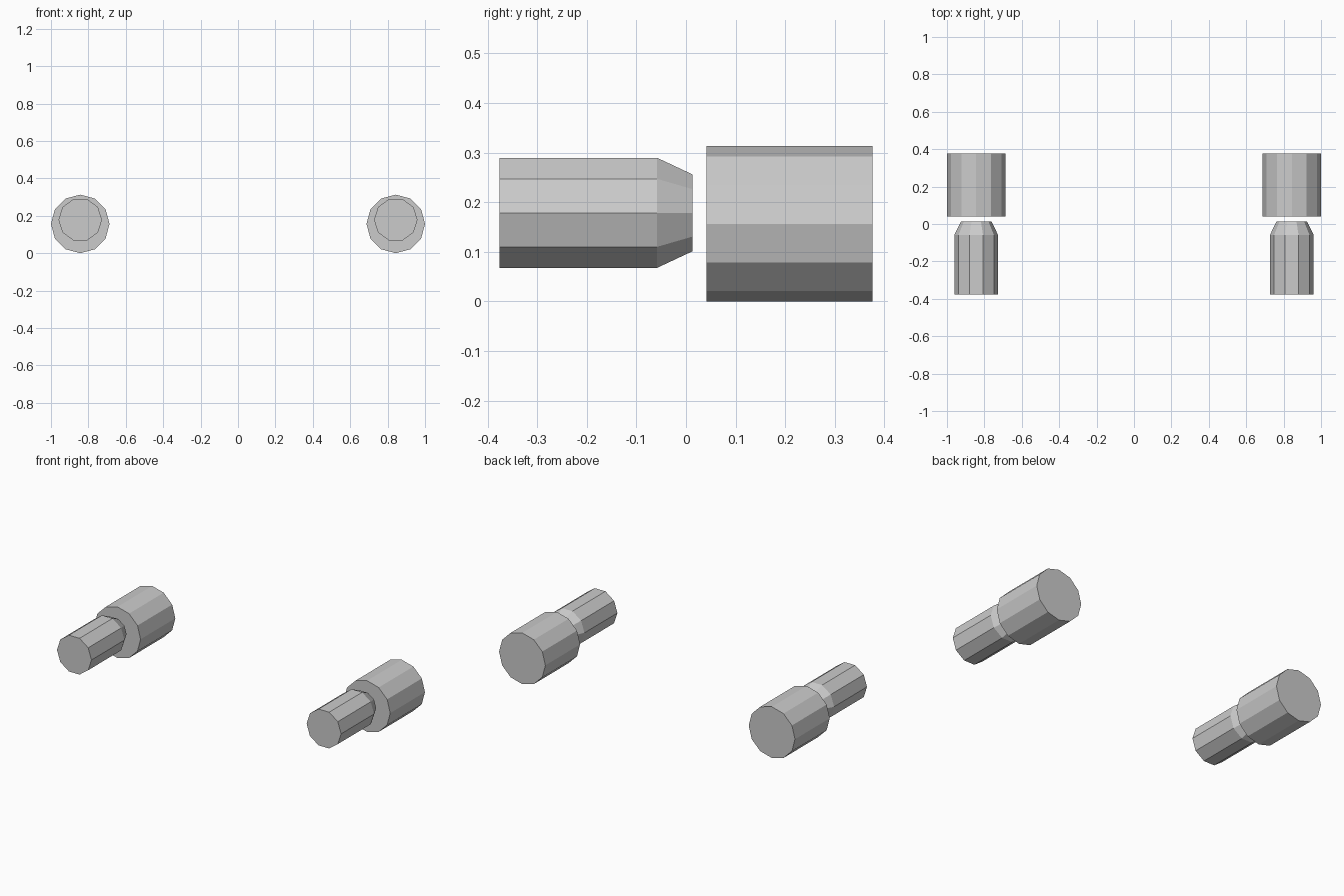
import bpy, bmesh
from math import sin, cos, pi

if "Cube" in bpy.data.objects:
    bpy.data.objects.remove(bpy.data.objects["Cube"])


def lathe_along_y(name, cx, cz, sides, rings):
    """Closed flat-sided solid from (y, radius) rings, first vertex on +x."""
    bm = bmesh.new()
    loops = [[bm.verts.new((cx + r * cos(2 * pi * i / sides), y,
                            cz + r * sin(2 * pi * i / sides)))
              for i in range(sides)] for y, r in rings]
    for a, b in zip(loops, loops[1:]):
        for i in range(sides):
            j = (i + 1) % sides
            bm.faces.new((a[i], a[j], b[j], b[i]))
    bm.faces.new(loops[0])
    bm.faces.new(loops[-1])
    bmesh.ops.recalc_face_normals(bm, faces=bm.faces)
    mesh = bpy.data.meshes.new(name)
    bm.to_mesh(mesh)
    bm.free()
    obj = bpy.data.objects.new(name, mesh)
    bpy.context.collection.objects.link(obj)
    return obj


for side, s in (("left", -1), ("right", 1)):
    # wide rear barrel, 12 sides
    lathe_along_y(f"rear_barrel_{side}", s * 0.8435, 0.1565, 12,
                  [(0.041, 0.1565), (0.376, 0.1565)])
    # narrow front barrel, 10 sides, tapering toward the rear barrel
    lathe_along_y(f"front_barrel_{side}", s * 0.8435, 0.1785, 10,
                  [(-0.376, 0.1165), (-0.058, 0.1165), (0.013, 0.0815)])
